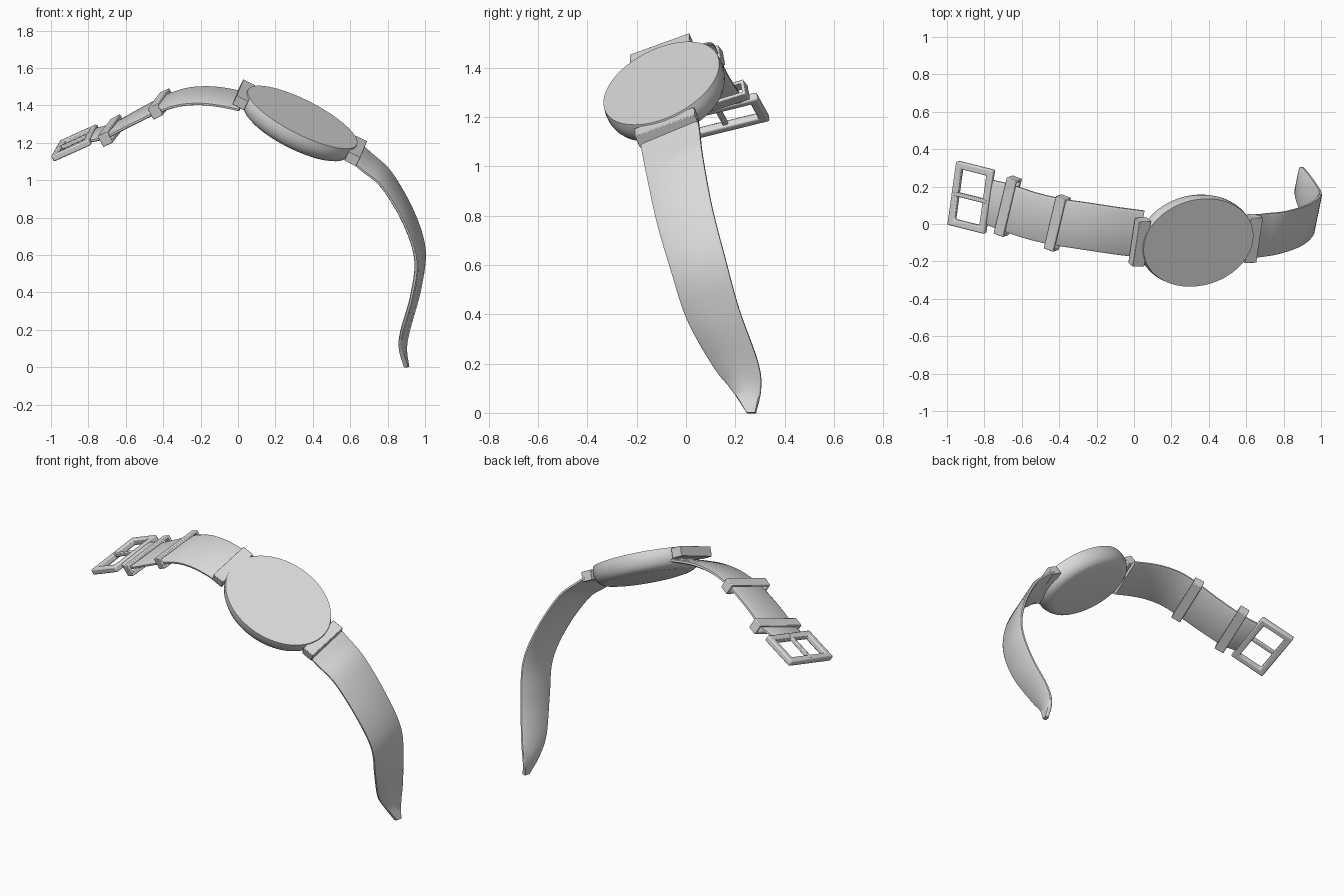
import bpy, bmesh, math
from mathutils import Vector, Matrix

cube = bpy.data.objects.get("Cube")
if cube:
    bpy.data.objects.remove(cube, do_unlink=True)

grey = bpy.data.materials.new("light_grey")
grey.use_nodes = True
COLOUR = (0.7, 0.7, 0.7, 1)
grey.diffuse_color = COLOUR
for node in grey.node_tree.nodes:
    if node.type == 'BSDF_PRINCIPLED':
        node.inputs["Base Color"].default_value = COLOUR


def basis(origin, x, y):
    """Placement matrix with local x along x and local y as near y as possible."""
    x = Vector(x).normalized()
    z = x.cross(Vector(y)).normalized()
    m = Matrix((x, z.cross(x), z)).transposed().to_4x4()
    m.translation = Vector(origin)
    return m


def finish(bm, name, matrix=Matrix(), bevel=0.0, angle=35):
    bmesh.ops.transform(bm, matrix=matrix, verts=bm.verts)
    bmesh.ops.recalc_face_normals(bm, faces=bm.faces)
    mesh = bpy.data.meshes.new(name)
    bm.to_mesh(mesh)
    bm.free()
    mesh.materials.append(grey)
    ob = bpy.data.objects.new(name, mesh)
    bpy.context.collection.objects.link(ob)
    if bevel:
        mod = ob.modifiers.new("soft_edges", 'BEVEL')
        mod.width = bevel
        mod.segments = 2
    bpy.ops.object.select_all(action='DESELECT')
    ob.select_set(True)
    bpy.context.view_layer.objects.active = ob
    bpy.ops.object.shade_smooth_by_angle(angle=math.radians(angle))
    return ob


def skin(bm, rings, closed=False):
    """Bridge equal rings of points; cap the ends unless closed."""
    rows = [[bm.verts.new(p) for p in ring] for ring in rings]
    n = len(rows[0])
    pairs = list(zip(rows, rows[1:]))
    if closed:
        pairs.append((rows[-1], rows[0]))
    else:
        bm.faces.new(rows[0])
        bm.faces.new(rows[-1][::-1])
    for a, b in pairs:
        for i in range(n):
            j = (i + 1) % n
            bm.faces.new((a[i], a[j], b[j], b[i]))


def box(name, matrix, size, bevel):
    bm = bmesh.new()
    bmesh.ops.create_cube(bm, size=1)
    bmesh.ops.scale(bm, vec=size, verts=bm.verts)
    return finish(bm, name, matrix, bevel)


def frame(name, matrix, hx, hy, rim, depth, bevel):
    """Rectangular hollow frame in the local xy plane."""
    def rect(inset, z):
        return [(sx * (hx - inset), sy * (hy - inset), z)
                for sx, sy in ((1, 1), (-1, 1), (-1, -1), (1, -1))]
    h = depth / 2
    bm = bmesh.new()
    skin(bm, [rect(0, -h), rect(0, h), rect(rim, h), rect(rim, -h)], closed=True)
    return finish(bm, name, matrix, bevel)


def smooth_rows(rows, steps=6):
    """Catmull-Rom interpolation through control rows."""
    rows = [Vector(r) for r in rows]
    pts = [2 * rows[0] - rows[1]] + rows + [2 * rows[-1] - rows[-2]]
    out = []
    for a, b, c, d in zip(pts, pts[1:], pts[2:], pts[3:]):
        for k in range(steps):
            t = k / steps
            out.append(0.5 * (2 * b + (c - a) * t + (2 * a - 5 * b + 4 * c - d) * t * t
                              + (3 * b - a - 3 * c + d) * t ** 3))
    return out + [rows[-1]]


def strap(name, rows, thick=0.011):
    """Ribbon through rows of x, y, z, half width, slope of the width direction."""
    path = smooth_rows(rows)
    section = [(-1, -.5), (-.9, -1), (0, -1), (.9, -1), (1, -.5),
               (1, .5), (.9, 1), (0, 1), (-.9, 1), (-1, .5)]
    rings = []
    for i, r in enumerate(path):
        p = Vector(r[:3])
        before, after = path[max(i - 1, 0)], path[min(i + 1, len(path) - 1)]
        along = Vector(after[:3]) - Vector(before[:3])
        across = Vector((.19, .93, r[4])) * r[3]
        normal = along.cross(across).normalized() * thick
        rings.append([p + across * u + normal * v for u, v in section])
    bm = bmesh.new()
    skin(bm, rings)
    return finish(bm, name, angle=50)


# Watch case: oval body with a flat dial and a rounded underside
case = basis((0.345, -0.1, 1.337), (0.893, 0.029, -0.447), (0.14, 0.93, 0.335))
profile = [(1, 0), (1.015, -.025), (1.01, -.05), (.98, -.075), (.93, -.095), (.86, -.107), (.78, -.112)]
bm = bmesh.new()
skin(bm, [[(.326 * s * math.cos(a), .252 * s * math.sin(a), z)
           for a in (2 * math.pi * k / 72 for k in range(72))] for s, z in profile])
finish(bm, "watch_case", case)

# Bars joining the case to the straps
for side, label in ((1, "left"), (-1, "right")):
    box(label + "_lug", case @ Matrix.Translation((side * .335, 0, -.036)), (.07, .26, .058), .003)

# Long pointed strap
strap("left_strap", [
    (.635, -.068, 1.142, .126, .36), (.69, -.06, 1.095, .125, .36),
    (.795, -.045, 1.0, .122, .32), (.912, -.005, .8, .12, .27),
    (.973, .05, .6, .117, .25), (.95, .11, .4, .113, .2),
    (.895, .2, .2, .098, .08), (.882, .243, .1, .066, .03),
    (.902, .265, 0, .02, 0)])

# Short buckle strap
strap("right_strap", [
    (.03, -.052, 1.42, .132, .34), (-.1, -.035, 1.445, .132, .34),
    (-.2, -.02, 1.452, .132, .34), (-.3, -.005, 1.442, .132, .34),
    (-.41, .012, 1.405, .132, .33), (-.55, .045, 1.335, .132, .3),
    (-.68, .088, 1.267, .132, .28), (-.775, .118, 1.24, .125, .26)])

# Keeper loops around the short strap
for label, centre, along, half in (("inner", (-.41, .005, 1.408), (-.26, .065, -.13), .15),
                                   ("outer", (-.675, .095, 1.265), (-.24, .07, -.12), .162)):
    across = Vector((.22, .93, .29))
    normal = Vector(along).cross(across)
    frame(label + "_keeper_loop", basis(centre, across, normal), half, .034, .014, .06, .004)

# Buckle frame and tongue
buckle = basis((-.87, .143, 1.2), (.2, -.05, .09), (.06, .34, .09))
frame("buckle_frame", buckle, .112, .177, .038, .036, .008)
box("buckle_tongue", buckle @ Matrix.Translation((0, 0, .008)), (.2, .022, .022), .004)
